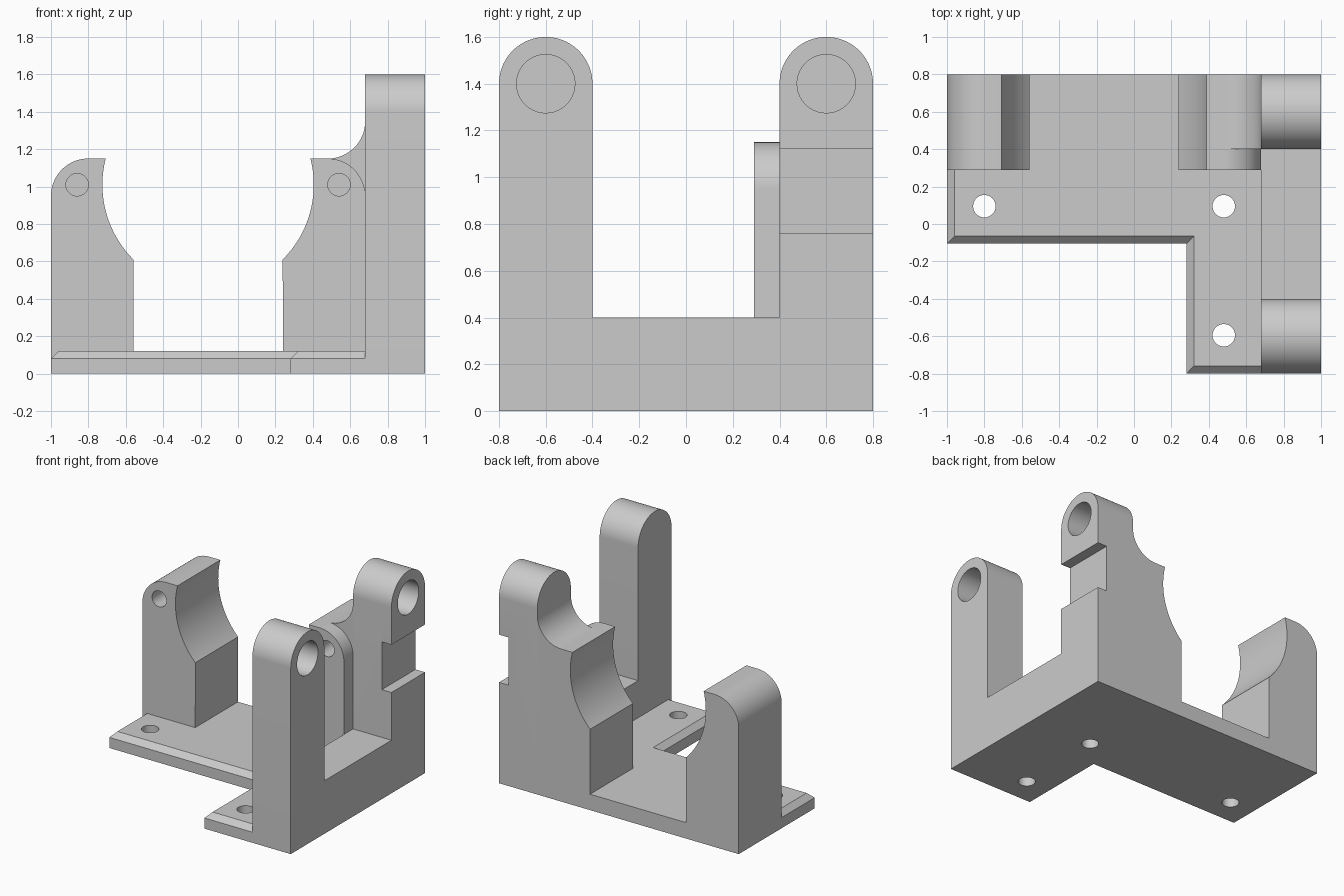
import bpy
import bmesh
from math import radians, sin, cos, asin
from mathutils import Vector

if "Cube" in bpy.data.objects:
    bpy.data.objects.remove(bpy.data.objects["Cube"])

grey = bpy.data.materials.new("plain grey")
grey.use_nodes = True
grey.diffuse_color = (0.6, 0.6, 0.6, 1)
grey.node_tree.nodes["Principled BSDF"].inputs["Base Color"].default_value = (0.6, 0.6, 0.6, 1)


def arc(cx, cy, r, start, end, steps=24):
    """Points on an arc, angles in degrees."""
    angles = [radians(start + (end - start) * i / steps) for i in range(steps + 1)]
    return [(cx + r * cos(a), cy + r * sin(a)) for a in angles]


def place(axis, p, depth):
    """Put a profile point into space, square to the given axis."""
    if axis == "x":
        return Vector((depth, p[0], p[1]))
    if axis == "y":
        return Vector((p[0], depth, p[1]))
    return Vector((p[0], p[1], depth))


def loft(name, axis, sections):
    """Solid through matching profiles, given as (depth, points)."""
    bm = bmesh.new()
    rings = [[bm.verts.new(place(axis, p, d)) for p in pts] for d, pts in sections]
    n = len(rings[0])
    bm.faces.new(rings[0])
    bm.faces.new(rings[-1])
    for a, b in zip(rings, rings[1:]):
        for i in range(n):
            j = (i + 1) % n
            bm.faces.new((a[i], a[j], b[j], b[i]))
    bmesh.ops.recalc_face_normals(bm, faces=bm.faces)
    mesh = bpy.data.meshes.new(name)
    bm.to_mesh(mesh)
    bm.free()
    mesh.materials.append(grey)
    ob = bpy.data.objects.new(name, mesh)
    bpy.context.collection.objects.link(ob)
    return ob


def extrude(name, axis, pts, start, end):
    return loft(name, axis, [(start, pts), (end, pts)])


def rect(x0, y0, x1, y1):
    return [(x0, y0), (x1, y0), (x1, y1), (x0, y1)]


def activate(ob):
    bpy.ops.object.select_all(action="DESELECT")
    ob.select_set(True)
    bpy.context.view_layer.objects.active = ob


def cut(ob, axis, pts, start, end):
    """Subtract an extruded profile from a part."""
    cutter = extrude("cutter", axis, pts, start, end)
    cutter.hide_render = True
    mod = ob.modifiers.new("cut", "BOOLEAN")
    mod.operation = "DIFFERENCE"
    mod.solver = "EXACT"
    mod.object = cutter
    activate(ob)
    bpy.ops.object.modifier_apply(modifier=mod.name)
    bpy.data.objects.remove(cutter)


def circle(cx, cy, r):
    return arc(cx, cy, r, 0, 360, 40)[:-1]


# Main dimensions
FLOOR, INNER, FRONT, BACK = 0.12, 0.68, 0.29, 0.8
AXIS_X, AXIS_Z, BORE = -0.16, 1.01, 0.565
TOP, ROUND = 1.15, 0.2


# L-shaped base plate with bevelled outer top edges
def base_outline(c):
    return [(-1 + c, FRONT), (-1 + c, -0.105 + c), (0.28 + c, -0.105 + c),
            (0.28 + c, -0.8 + c), (INNER, -0.8 + c), (INNER, FRONT)]


base = loft("base_plate", "z", [(0, base_outline(0)), (0.08, base_outline(0)),
                                (FLOOR, base_outline(0.04))])
for x, y in ((-0.8, 0.095), (0.48, 0.095), (0.48, -0.595)):
    cut(base, "z", circle(x, y, 0.06), -0.1, 0.3)
rear_base = extrude("rear_base_strip", "z", rect(-1, FRONT, INNER, BACK), 0, FLOOR)

# Cradle profile: inner wall, bored seat, then the outer edge
low = -asin(0.4 / BORE) * 180 / 3.14159
high = asin((TOP - AXIS_Z) / BORE) * 180 / 3.14159
seat = [(0.4, FLOOR)] + arc(0, AXIS_Z, BORE, low, high)
rounded = seat + arc(0.64, TOP - ROUND, ROUND, 90, 0) + [(0.84, FLOOR)]
flared = seat + arc(0.64, TOP + ROUND, ROUND, -90, 0) + [(0.84, FLOOR)]


def cradle(name, side, profile, start, end):
    ob = extrude(name, "y", [(AXIS_X + side * x, z) for x, z in profile], start, end)
    cut(ob, "y", circle(AXIS_X + side * 0.7, AXIS_Z, 0.06), FRONT - 0.1, FRONT + 0.3)
    return ob


left = cradle("small_cradle_post", -1, rounded, FRONT, BACK)
right_front = cradle("bracket_cradle_front", 1, rounded, FRONT, 0.4)
right_rear = cradle("bracket_cradle_rear", 1, flared, 0.4, BACK)

# Upright side bracket with two round-topped lugs
outline = ([(-0.8, 0)] + arc(-0.6, 1.4, 0.2, 180, 0, 40) + [(-0.4, 0.4), (0.4, 0.4)]
           + arc(0.6, 1.4, 0.2, 180, 0, 40) + [(0.8, 0)])
bracket = extrude("side_bracket", "x", outline, INNER, 1)
for y in (-0.6, 0.6):
    cut(bracket, "x", circle(y, 1.4, 0.125), 0.76, 1.1)
# Slot across the outside of the rear lug
cut(bracket, "x", rect(0.35, 0.76, 0.9, 1.12), 0.92, 1.1)

for ob in (base, rear_base, left, right_front, right_rear, bracket):
    activate(ob)
    bpy.ops.object.shade_smooth_by_angle(angle=radians(30))
